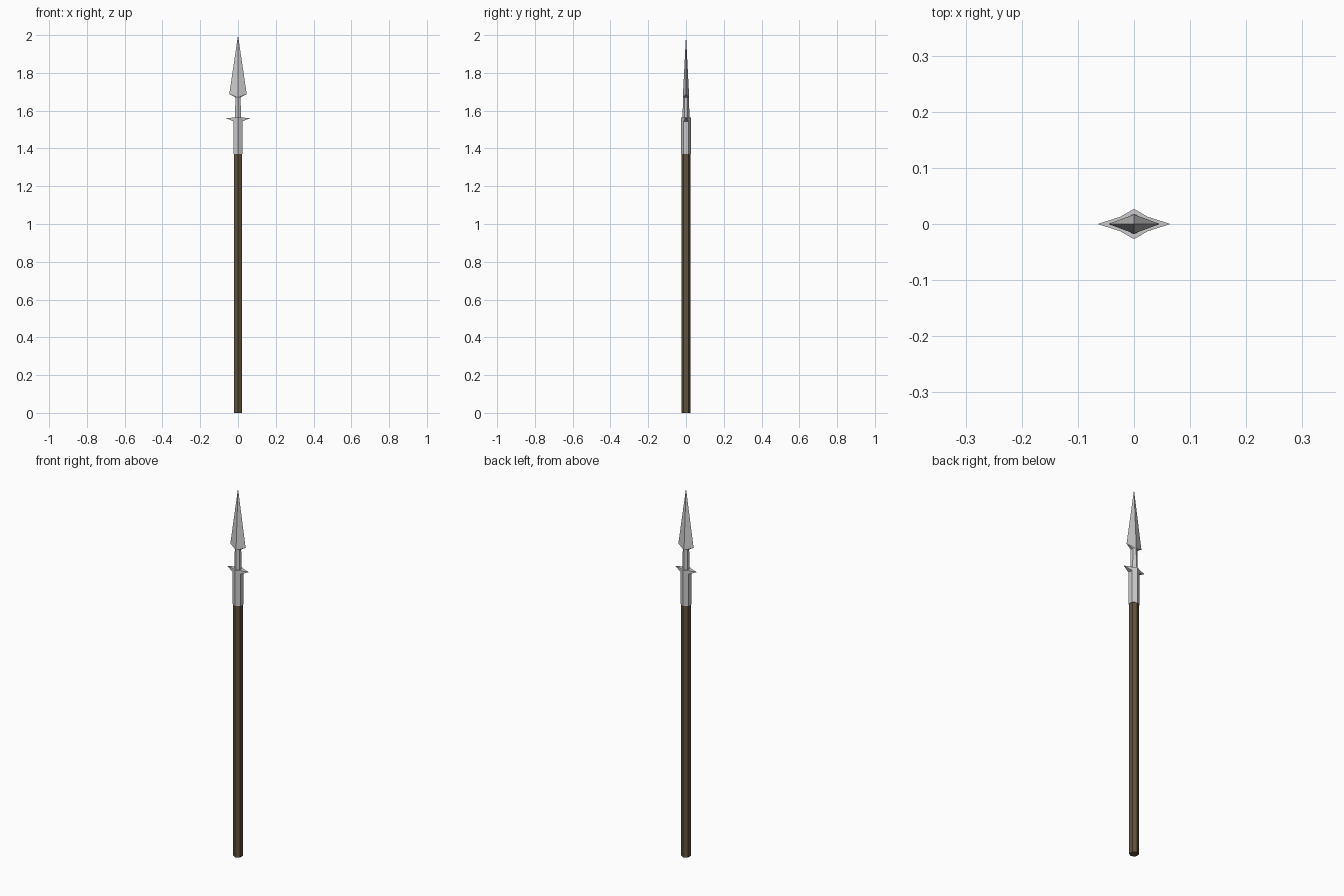
import bpy, bmesh
from math import sin, cos, pi

if "Cube" in bpy.data.objects:
    bpy.data.objects.remove(bpy.data.objects["Cube"])


def material(name, color):
    m = bpy.data.materials.new(name)
    m.diffuse_color = color
    m.use_nodes = True
    m.node_tree.nodes["Principled BSDF"].inputs["Base Color"].default_value = m.diffuse_color
    return m


def finish(name, bm, mat=None):
    bmesh.ops.recalc_face_normals(bm, faces=bm.faces)
    me = bpy.data.meshes.new(name)
    bm.to_mesh(me)
    bm.free()
    ob = bpy.data.objects.new(name, me)
    bpy.context.collection.objects.link(ob)
    if mat:
        me.materials.append(mat)
    return ob


def loft(bm, rings):
    """Skin equal-sized rings of points and cap both ends."""
    loops = [[bm.verts.new(p) for p in ring] for ring in rings]
    n = len(loops[0])
    for a, b in zip(loops, loops[1:]):
        for i in range(n):
            j = (i + 1) % n
            bm.faces.new((a[i], a[j], b[j], b[i]))
    bm.faces.new(loops[0][::-1])
    bm.faces.new(loops[-1])


def hexagon(r, z):
    # corners point along y, flats face along x
    return [(r * sin(i * pi / 3), r * cos(i * pi / 3), z) for i in range(6)]


def hex_rod(name, sections, mat=None):
    bm = bmesh.new()
    loft(bm, [hexagon(r, z) for r, z in sections])
    return finish(name, bm, mat)


# Wooden pole and metal socket
wood = material("dark_wood", (0.12, 0.085, 0.045, 1))
hex_rod("shaft", [(0.024, 0), (0.024, 1.375)], wood)
hex_rod("socket", [(0.027, 1.37), (0.027, 1.563)])

# Tapered neck between socket and blade
hex_rod("neck", [(0.0185, 1.56), (0.0155, 1.68)])

# Pointed lugs growing from the two flat sides of the socket
for side, label in ((-1, "left"), (1, "right")):
    bm = bmesh.new()
    x = side * 0.0225
    top = [bm.verts.new((x, y, 1.563)) for y in (-0.0135, 0.0135)]
    low = [bm.verts.new((x, y, 1.543)) for y in (-0.0135, 0.0135)]
    tip = bm.verts.new((side * 0.065, 0, 1.561))
    bm.faces.new((top[0], top[1], tip))
    bm.faces.new((low[0], low[1], tip))
    bm.faces.new((top[0], low[0], tip))
    bm.faces.new((top[1], low[1], tip))
    bm.faces.new((top[0], top[1], low[1], low[0]))
    finish(label + "_lug", bm)

# Leaf blade: ridged diamond, swept-up shoulders, single point
bm = bmesh.new()
tip = bm.verts.new((0, 0, 2.0))
rim = [bm.verts.new(p) for p in
       ((0, -0.017, 1.67), (0.013, -0.0085, 1.67), (0.046, 0, 1.688),
        (0.013, 0.0085, 1.67), (0, 0.017, 1.67), (-0.013, 0.0085, 1.67),
        (-0.046, 0, 1.688), (-0.013, -0.0085, 1.67))]
base = {i: rim[i] for i in (1, 3, 5, 7)}
for i in range(0, 8, 2):
    a, m, b = rim[i], rim[i + 1], rim[(i + 2) % 8]
    bm.faces.new((a, b, tip))
    bm.faces.new((a, m, b))
for s in (2, 6):
    bm.faces.new((rim[s - 1], rim[s], rim[(s + 1) % 8]))
bm.faces.new((rim[0], rim[1], rim[3], rim[4], rim[5], rim[7]))
finish("blade", bm)
